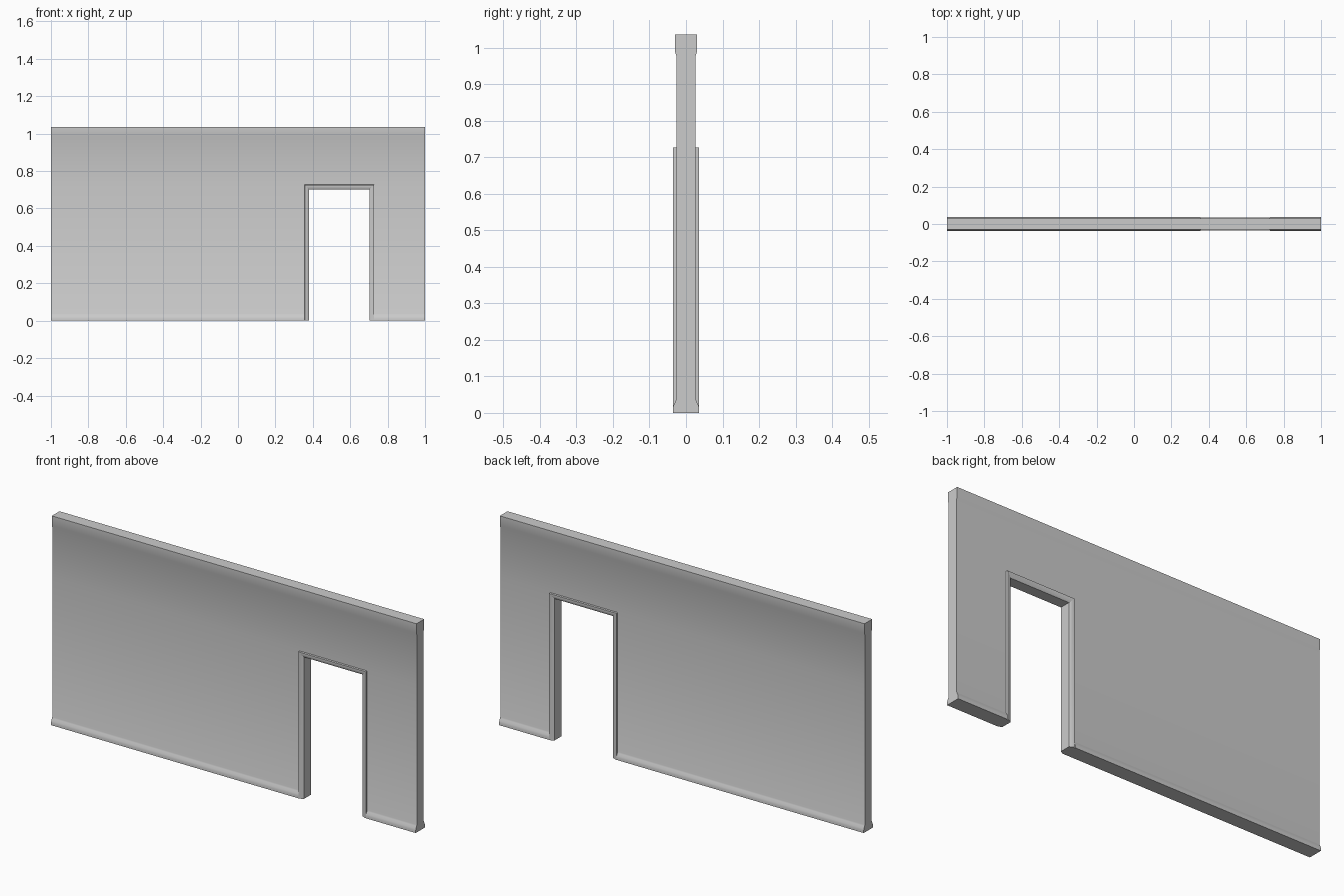
import bpy, bmesh

if "Cube" in bpy.data.objects:
    bpy.data.objects.remove(bpy.data.objects["Cube"])

XL, XR, ZT = 0.356, 0.727, 0.727      # outer edges of the door frame
W = 0.0245                            # frame width seen from the front

# half profiles (y, z) of the wall: skirting, plain face, crown strip
LOWER = [(0.0362, 0), (0.0362, 0.012), (0.034, 0.021), (0.029, 0.031), (0.0265, 0.037)]
UPPER = [(0.0265, ZT), (0.0265, 0.978), (0.030, 0.988), (0.030, 1.035)]


def mirrored(half):
    """Front half going up, back half coming down."""
    return [(-y, z) for y, z in half] + [(y, z) for y, z in reversed(half)]


def loft(bm, rings, closed, caps):
    """Join successive rings of points with quads, capping the chosen ends."""
    vs = [[bm.verts.new(p) for p in r] for r in rings]
    n = len(vs[0])
    for a, b in zip(vs, vs[1:]):
        for i in range(n if closed else n - 1):
            j = (i + 1) % n
            bm.faces.new((a[i], a[j], b[j], b[i]))
    for i in caps:
        bm.faces.new(vs[i])


def finish(bm, name):
    bmesh.ops.remove_doubles(bm, verts=bm.verts, dist=1e-5)
    bmesh.ops.recalc_face_normals(bm, faces=bm.faces)
    me = bpy.data.meshes.new(name)
    bm.to_mesh(me)
    bm.free()
    ob = bpy.data.objects.new(name, me)
    bpy.context.collection.objects.link(ob)
    bpy.ops.object.select_all(action='DESELECT')
    ob.select_set(True)
    bpy.context.view_layer.objects.active = ob
    bpy.ops.object.shade_smooth_by_angle(angle=0.6)


# wall: long panel, header above the door, short panel
bm = bmesh.new()
full, head = mirrored(LOWER + UPPER), mirrored(UPPER)
for x0, x1, prof, closed, caps in ((-1, XL, full, True, [0]),
                                   (XL, XR, head, False, []),
                                   (XR, 1, full, True, [1])):
    loft(bm, [[(x, y, z) for y, z in prof] for x in (x0, x1)], closed, caps)
finish(bm, "wall")

# door frame: chamfered section (inward offset, y) swept up, across and down
half = [(0, 0.0265), (0.001, 0.036), (0.008, 0.036), (W, 0.0265)]
section = [(d, -y) for d, y in half] + [(d, y) for d, y in reversed(half)]
bm = bmesh.new()
rings = [[(x + s * d, y, z - d if z else 0) for d, y in section]
         for x, s, z in ((XL, 1, 0), (XL, 1, ZT), (XR, -1, ZT), (XR, -1, 0))]
loft(bm, rings, False, [0, 3])
# close only the visible side of the sweep: the outer back stays open to the wall
finish(bm, "door_frame")
